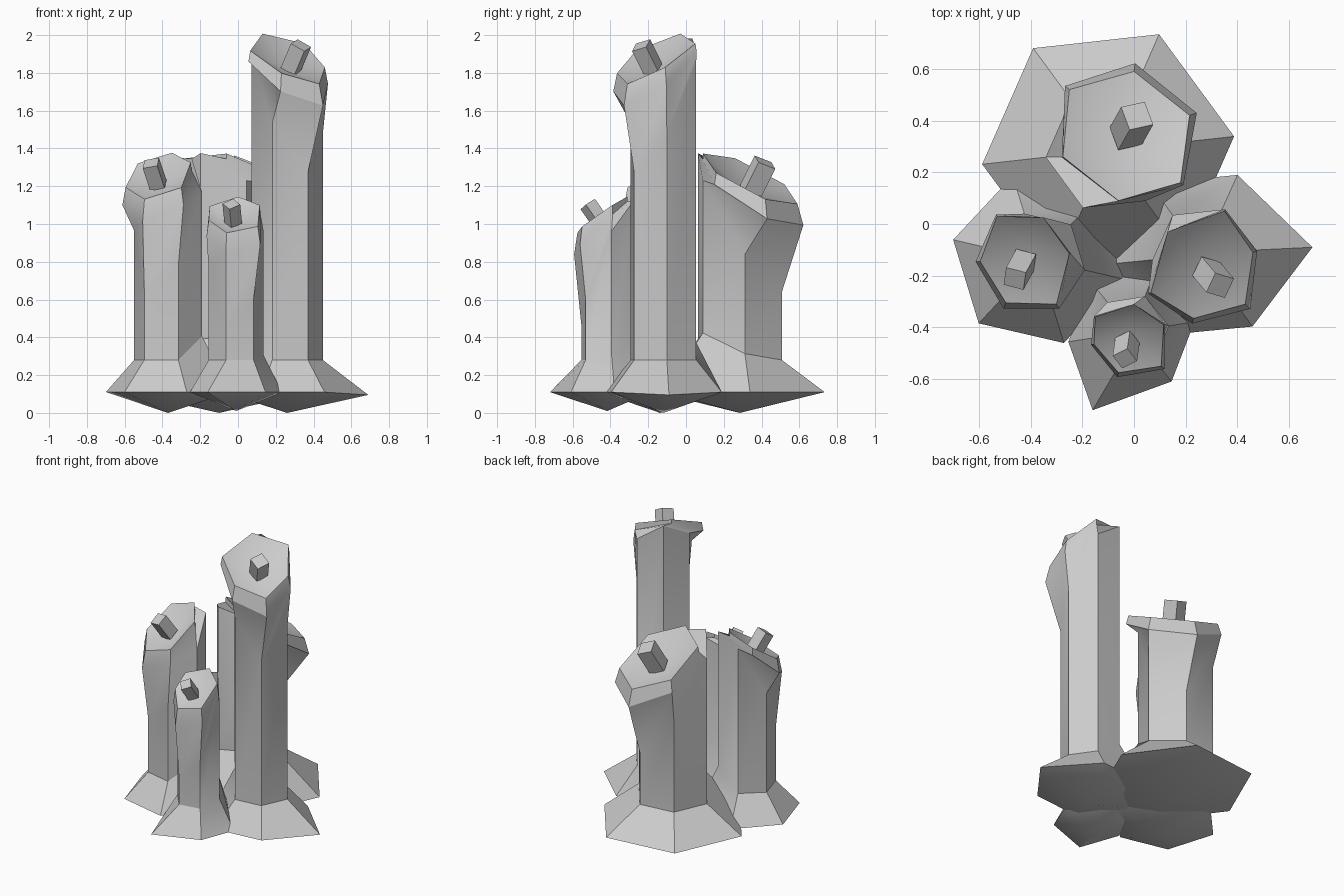
import bpy, bmesh, math
from mathutils import Vector, Matrix

if "Cube" in bpy.data.objects:
    bpy.data.objects.remove(bpy.data.objects["Cube"])

# name, base centre, start angle, base radius, shaft radius, stretched base corners {corner: position},
# apex z, cap (slope x, slope y, centre z), rim corners seen from above, block size, block turn
COLUMNS = [
    ("tall_column", (.26, -.12), 5.6, .34, .19, {0: (.69, -.09, .095)}, .0, (-.42, .5, 1.875),
     [(.46, -.11), (.35, .05), (.13, -.03), (.065, -.265), (.23, -.365), (.43, -.31)], .085, .5),
    ("back_column", (-.10, .285), 6.3, .49, .243, {}, .0, (-.28, -.5, 1.24),
     [(.215, .42), (0, .59), (-.25, .52), (-.275, .26), (-.06, .09), (.18, .16)], .10, .8),
    ("left_column", (-.37, -.137), 47, .338, .185, {}, .0, (.33, .6, 1.257),
     [(-.35, .025), (-.53, .03), (-.595, -.145), (-.495, -.305), (-.30, -.31), (-.25, -.115)], .08, .3),
    ("front_column", (-.01, -.417), 9, .247, .147, {4: (-.16, -.72, .11)}, .01, (.1, .7, 1.05),
     [(.115, -.39), (0, -.31), (-.15, -.36), (-.155, -.465), (-.06, -.575), (.105, -.55)], .068, .7),
]


def finish(bm, name):
    bmesh.ops.recalc_face_normals(bm, faces=bm.faces)
    mesh = bpy.data.meshes.new(name)
    bm.to_mesh(mesh)
    bm.free()
    ob = bpy.data.objects.new(name, mesh)
    bpy.context.collection.objects.link(ob)
    return ob


def column(name, base, rot, r_base, r_shaft, stretch, z_apex, cap, rim, cube, turn_z):
    base = Vector(base)
    sx, sy, zc = cap
    mid = sum((Vector(p) for p in rim), Vector((0, 0))) / 6
    down = Vector((-sx, -sy)).normalized()

    def plane_z(p):
        return zc + sx * (p.x - mid.x) + sy * (p.y - mid.y)

    flare, foot, neck, wide, lip = [], [], [], [], []
    for i in range(6):
        a = math.radians(rot + 60 * i)
        d = Vector((math.cos(a), math.sin(a)))
        inward = max(0, -d.dot(base.normalized()))
        # flared foot and straight shaft
        p = base + d * r_base
        flare.append(stretch.get(i, (p.x, p.y, .11)))
        p = base + d * r_shaft
        foot.append((p.x, p.y, .28 + .15 * inward))
        # the overhang hangs lowest on the downhill side
        low = (d.dot(down) + 1) / 2
        p = base + d * r_shaft
        neck.append((p.x, p.y, plane_z(p) - .05 - .46 * low ** 1.6))
        q = Vector(rim[i])
        low = ((q - mid).normalized().dot(down) + 1) / 2
        w = q + (q - mid) * .13 * low
        wide.append((w.x, w.y, plane_z(q) - .025 - .09 * low))
        lip.append((q.x, q.y, plane_z(q)))

    bm = bmesh.new()
    rings = [[bm.verts.new(v) for v in r] for r in (flare, foot, neck, wide, lip)]
    for lo, hi in zip(rings, rings[1:]):
        for i in range(6):
            j = (i + 1) % 6
            bm.faces.new((lo[i], lo[j], hi[j], hi[i]))
    # pointed underside and dished top
    normal = Vector((-sx, -sy, 1)).normalized()
    top = Vector((mid.x, mid.y, zc))
    dish = top - normal * cube * .8
    for ring, tip in ((rings[0], (base.x, base.y, z_apex)), (rings[-1], dish)):
        t = bm.verts.new(tip)
        for i in range(6):
            bm.faces.new((ring[i], ring[(i + 1) % 6], t))
    ob = finish(bm, name)
    bpy.context.view_layer.objects.active = ob
    ob.select_set(True)
    bpy.ops.object.shade_smooth_by_angle(angle=math.radians(30))
    ob.select_set(False)

    # small crystal block standing in the dish
    bm = bmesh.new()
    turn = normal.to_track_quat('Z', 'Y').to_matrix().to_4x4()
    centre = top + normal * cube * .1 + down.to_3d() * .04
    bmesh.ops.create_cube(bm, size=1, matrix=Matrix.Translation(centre) @ turn
                          @ Matrix.Rotation(turn_z, 4, 'Z') @ Matrix.Diagonal((cube, cube, cube * 1.8, 1)))
    finish(bm, name.replace("column", "crystal_block"))


for c in COLUMNS:
    column(*c)
